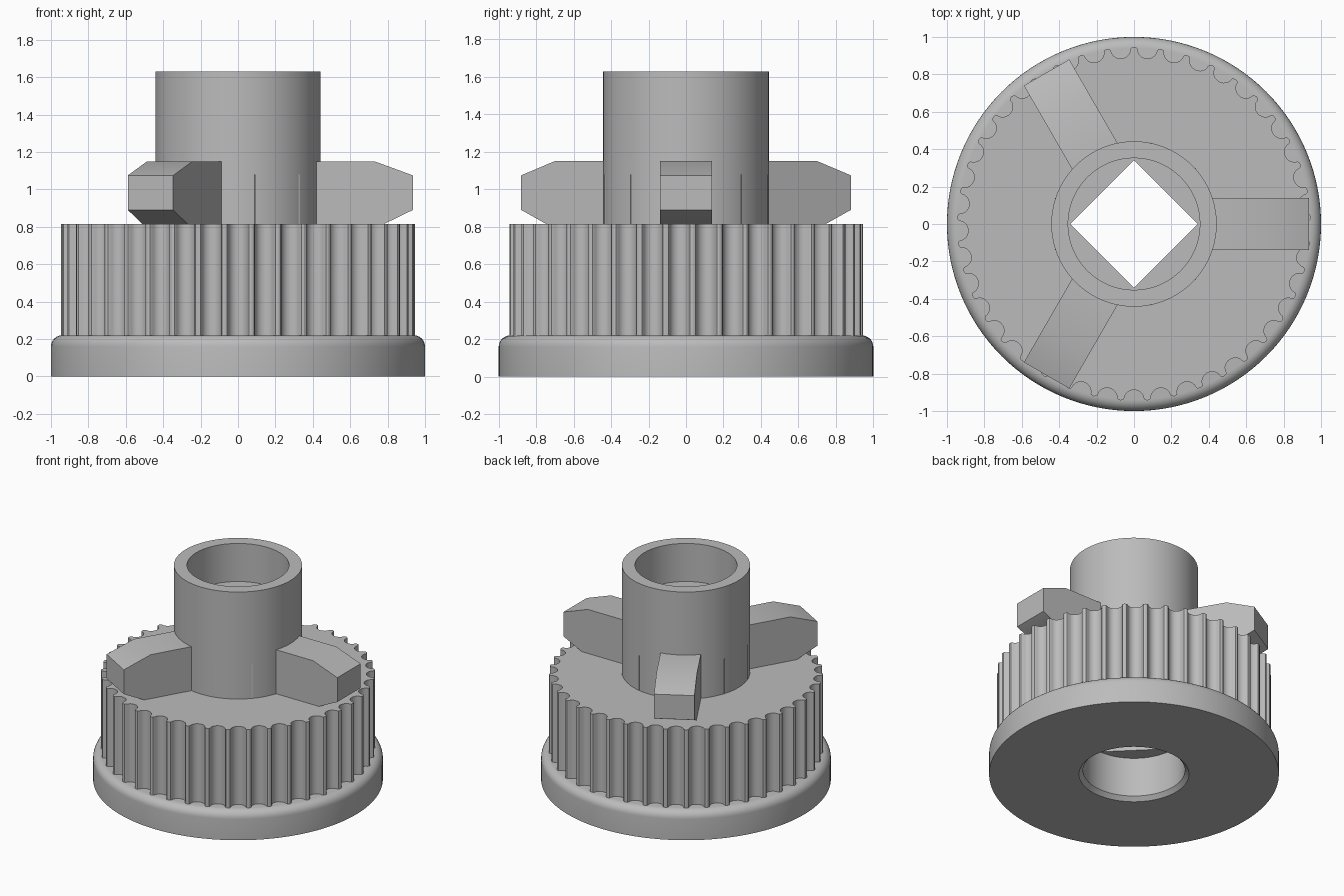
import bpy, bmesh, math
from mathutils import Matrix

if "Cube" in bpy.data.objects:
    bpy.data.objects.remove(bpy.data.objects["Cube"], do_unlink=True)

grey = bpy.data.materials.new("plain grey")
grey.use_nodes = True
colour = (0.5, 0.5, 0.5, 1)
grey.diffuse_color = colour
grey.node_tree.nodes["Principled BSDF"].inputs["Base Color"].default_value = colour


def finish(name, bm):
    bmesh.ops.recalc_face_normals(bm, faces=bm.faces[:])
    mesh = bpy.data.meshes.new(name)
    bm.to_mesh(mesh)
    bm.free()
    mesh.materials.append(grey)
    obj = bpy.data.objects.new(name, mesh)
    bpy.context.collection.objects.link(obj)
    bpy.ops.object.select_all(action='DESELECT')
    obj.select_set(True)
    bpy.context.view_layer.objects.active = obj
    bpy.ops.object.shade_smooth_by_angle(angle=math.radians(30))
    return obj


def loft(name, rings):
    """Closed tube through a loop of (polar points, height) rings."""
    bm = bmesh.new()
    loops = [[bm.verts.new((r * math.cos(a), r * math.sin(a), z)) for a, r in pts]
             for pts, z in rings]
    n = len(loops[0])
    for i, low in enumerate(loops):
        high = loops[(i + 1) % len(loops)]
        for j in range(n):
            k = (j + 1) % n
            bm.faces.new((low[j], low[k], high[k], high[j]))
    return finish(name, bm)


SIDES = 128
angles = [math.tau * i / SIDES for i in range(SIDES)]


def circle(r):
    return [(a, r) for a in angles]


BORE = 0.352

# Flange with a rounded upper rim and a chamfered bore mouth
rim = [(0.94 + 0.06 * math.cos(t), 0.16 + 0.06 * math.sin(t))
       for t in (math.pi / 2 * i / 6 for i in range(7))]
profile = [(0.38, 0), (1, 0)] + rim + [(BORE, 0.22), (BORE, 0.03)]
loft("flange", [(circle(r), z) for r, z in profile])

# Toothed drum: round grooves between narrow rounded teeth
TEETH = 41
groove = [(-0.058, 0.942)]
for i in range(10):
    t = math.pi * (1 + i / 9)
    groove.append((0.053 * math.cos(t), 0.935 + 0.048 * math.sin(t)))
groove += [(0.058, 0.942), (0.072, 0.946)]
teeth = [(math.tau * k / TEETH - math.pi / 2 + x / 0.94, r)
         for k in range(TEETH) for x, r in groove]
inside = [(a, 0.42) for a, r in teeth]
loft("toothed_drum", [(inside, 0.21), (teeth, 0.21), (teeth, 0.815), (inside, 0.815)])

# Hub tube
loft("hub", [(circle(BORE), 0.2), (circle(0.442), 0.2),
             (circle(0.442), 1.63), (circle(BORE), 1.63)])

# Core with a square through-hole
square = [(a, 0.34 / (abs(math.cos(a)) + abs(math.sin(a)))) for a in angles]
loft("square_core", [(square, 0.33), (circle(0.38), 0.33),
                     (circle(0.38), 1.34), (square, 1.34)])


def bar(name, outline, angle, half=0.14):
    """Side outline in x and z, extruded across and turned about z."""
    bm = bmesh.new()
    face = bm.faces.new([bm.verts.new((x, -half, z)) for x, z in outline])
    out = bmesh.ops.extrude_face_region(bm, geom=[face])
    moved = [v for v in out["geom"] if isinstance(v, bmesh.types.BMVert)]
    bmesh.ops.translate(bm, verts=moved, vec=(0, 2 * half, 0))
    bmesh.ops.transform(bm, matrix=Matrix.Rotation(angle, 4, 'Z'), verts=bm.verts[:])
    return finish(name, bm)


# Three drive arms, with the tail of each just breaking the far side of the hub
arm = [(0.37, 0.8), (0.75, 0.8), (0.935, 0.89), (0.935, 1.075), (0.73, 1.15), (0.37, 1.15)]
tail = [(-0.422, 0.8), (-0.36, 0.8), (-0.36, 1.08), (-0.422, 1.08)]
for i in range(3):
    turn = math.tau * i / 3
    bar(f"drive_arm_{i + 1}", arm, turn)
    bar(f"arm_tail_{i + 1}", tail, turn)
